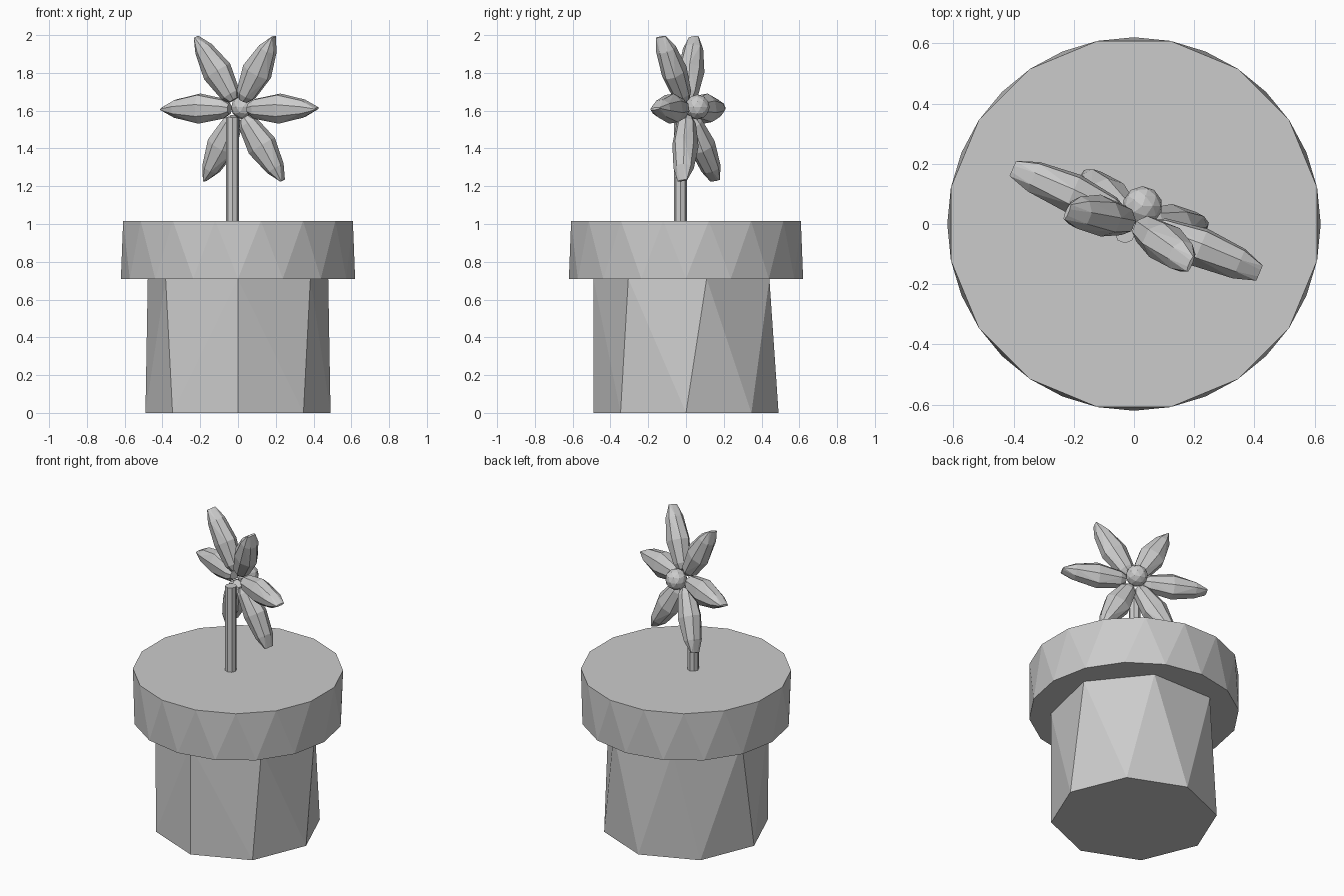
import bpy, bmesh
from math import sin, cos, pi, radians
from mathutils import Vector

if "Cube" in bpy.data.objects:
    bpy.data.objects.remove(bpy.data.objects["Cube"])


def hull(name, points):
    """Closed flat-faced solid wrapped around a set of points."""
    bm = bmesh.new()
    for p in points:
        bm.verts.new(p)
    bmesh.ops.convex_hull(bm, input=bm.verts[:])
    loose = [v for v in bm.verts if not v.link_faces]
    bmesh.ops.delete(bm, geom=loose, context='VERTS')
    bmesh.ops.dissolve_limit(bm, angle_limit=radians(1),
                             verts=bm.verts[:], edges=bm.edges[:])
    bmesh.ops.recalc_face_normals(bm, faces=bm.faces[:])
    mesh = bpy.data.meshes.new(name)
    bm.to_mesh(mesh)
    bm.free()
    ob = bpy.data.objects.new(name, mesh)
    bpy.context.collection.objects.link(ob)
    return ob


def ring(n, radius, z, start=0.0):
    return [Vector((radius * cos(start + 2 * pi * i / n),
                    radius * sin(start + 2 * pi * i / n), z)) for i in range(n)]


# Pot body: octagonal base lofted to a seven-sided top
hull("pot_body", ring(8, 0.49, 0) + ring(7, 0.49, 0.71, -pi / 2))

# Pot rim: twisted sixteen-sided band with triangular facets
hull("pot_rim", ring(16, 0.62, 0.71) + ring(16, 0.62, 1.017, pi / 16))

# Stem
bpy.ops.mesh.primitive_cylinder_add(vertices=8, radius=0.034, depth=0.57,
                                    location=(-0.03, -0.03, 1.28))
bpy.context.object.name = "stem"

# Flower plane: turned and tipped slightly upward towards the back
centre = Vector((0.006, 0.008, 1.61))
normal = Vector((0.386, 0.908, 0.16)).normalized()
across = Vector((0.92, -0.39, 0)).normalized()
up = across.cross(normal).normalized()

# Petals: distance from centre, half width, half thickness, forward offset
sections = [(0.055, 0.028, 0.03, 0.0), (0.09, 0.052, 0.048, 0.0),
            (0.23, 0.079, 0.064, 0.005), (0.37, 0.047, 0.052, 0.005),
            (0.445, 0.006, 0.028, 0.003)]
for k in range(6):
    a = k * pi / 3
    along = across * cos(a) + up * sin(a)
    side = up * cos(a) - across * sin(a)
    pts = []
    for r, w, t, off in sections:
        for j in range(8):
            b = j * pi / 4 + pi / 8
            pts.append(centre + along * r + side * (w * 1.05 * cos(b))
                       + normal * (off + t * 1.05 * sin(b)))
    hull(f"petal_{k + 1}", pts)

# Flower centre
bpy.ops.mesh.primitive_ico_sphere_add(subdivisions=2, radius=0.066,
                                      location=centre + normal * 0.057)
bpy.context.object.name = "flower_centre"
